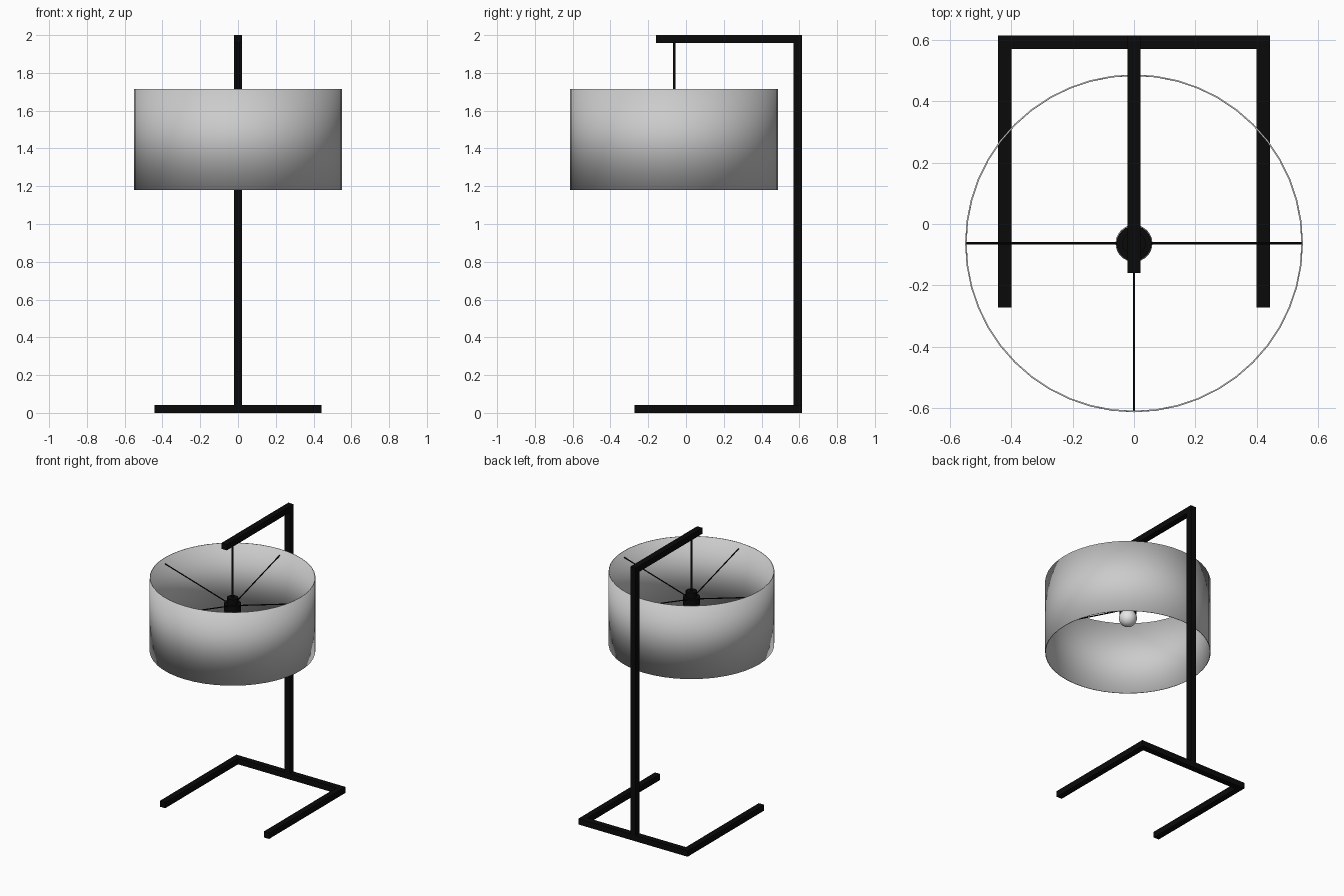
import bpy, bmesh, math
from mathutils import Vector

if "Cube" in bpy.data.objects:
    bpy.data.objects.remove(bpy.data.objects["Cube"], do_unlink=True)


def material(name, rgb):
    m = bpy.data.materials.new(name)
    m.use_nodes = True
    m.diffuse_color = (*rgb, 1)
    m.node_tree.nodes["Principled BSDF"].inputs["Base Color"].default_value = (*rgb, 1)
    return m


BLACK = material("black metal", (0.003, 0.003, 0.003))
SHADE = material("pale grey fabric", (0.6, 0.6, 0.6))
BULB = material("white glass", (0.8, 0.8, 0.8))


def finish(name, bm, mat, smooth=False):
    mesh = bpy.data.meshes.new(name)
    bm.to_mesh(mesh)
    bm.free()
    ob = bpy.data.objects.new(name, mesh)
    bpy.context.collection.objects.link(ob)
    mesh.materials.append(mat)
    if smooth:
        bpy.ops.object.select_all(action="DESELECT")
        ob.select_set(True)
        bpy.context.view_layer.objects.active = ob
        bpy.ops.object.shade_smooth_by_angle(angle=math.radians(35))
    return ob


def box(name, lo, hi):
    lo, hi = Vector(lo), Vector(hi)
    bm = bmesh.new()
    bmesh.ops.create_cube(bm, size=1)
    bmesh.ops.scale(bm, vec=hi - lo, verts=bm.verts)
    bmesh.ops.translate(bm, vec=(lo + hi) / 2, verts=bm.verts)
    return finish(name, bm, BLACK)


def rod(name, a, b, r, sides=16, mat=BLACK, caps=True):
    a, b = Vector(a), Vector(b)
    d = b - a
    bm = bmesh.new()
    bmesh.ops.create_cone(bm, cap_ends=caps, segments=sides, radius1=r, radius2=r, depth=d.length)
    bmesh.ops.rotate(bm, matrix=d.to_track_quat("Z", "Y").to_matrix(), verts=bm.verts)
    bmesh.ops.translate(bm, vec=(a + b) / 2, verts=bm.verts)
    return finish(name, bm, mat, True)


T = 0.043           # square bar thickness
H = T / 2
BACK = 0.613        # rear of the frame
W = 0.442           # half width of the base
CY = -0.063         # lamp axis

# Frame of square bar
box("base_back_bar", (-W, BACK - T, 0), (W, BACK, T))
for side, x in (("left", W - T), ("right", -W)):
    box(side + "_foot", (x, -0.272, 0), (x + T, BACK - T, T))
box("post", (-H, BACK - T, T), (H, BACK, 2))
box("top_arm", (-H, -0.16, 2 - T), (H, BACK - T, 2))

# Hanging rod and lamp holder
rod("hanging_rod", (0, CY, 1.56), (0, CY, 2 - T), 0.007)
rod("holder_neck", (0, CY, 1.52), (0, CY, 1.57), 0.038, 24)
rod("holder_body", (0, CY, 1.475), (0, CY, 1.53), 0.057, 24)

# Spokes rising to the shade
R = 0.55
for i, side in enumerate(("left", "back", "right", "front")):
    a = i * math.pi / 2
    end = (math.cos(a) * (R - 0.003), CY + math.sin(a) * (R - 0.003), 1.67)
    rod(side + "_spoke", (0, CY, 1.51), end, 0.004, 8)

# Drum shade, open at both ends
shade = rod("shade", (0, CY, 1.18), (0, CY, 1.715), R, 48, SHADE, caps=False)
solid = shade.modifiers.new("wall", "SOLIDIFY")
solid.thickness = 0.005
solid.offset = -1

# Bulb
bm = bmesh.new()
bmesh.ops.create_uvsphere(bm, u_segments=32, v_segments=16, radius=0.06)
bmesh.ops.translate(bm, vec=(0, CY, 1.44), verts=bm.verts)
finish("bulb", bm, BULB, True)
